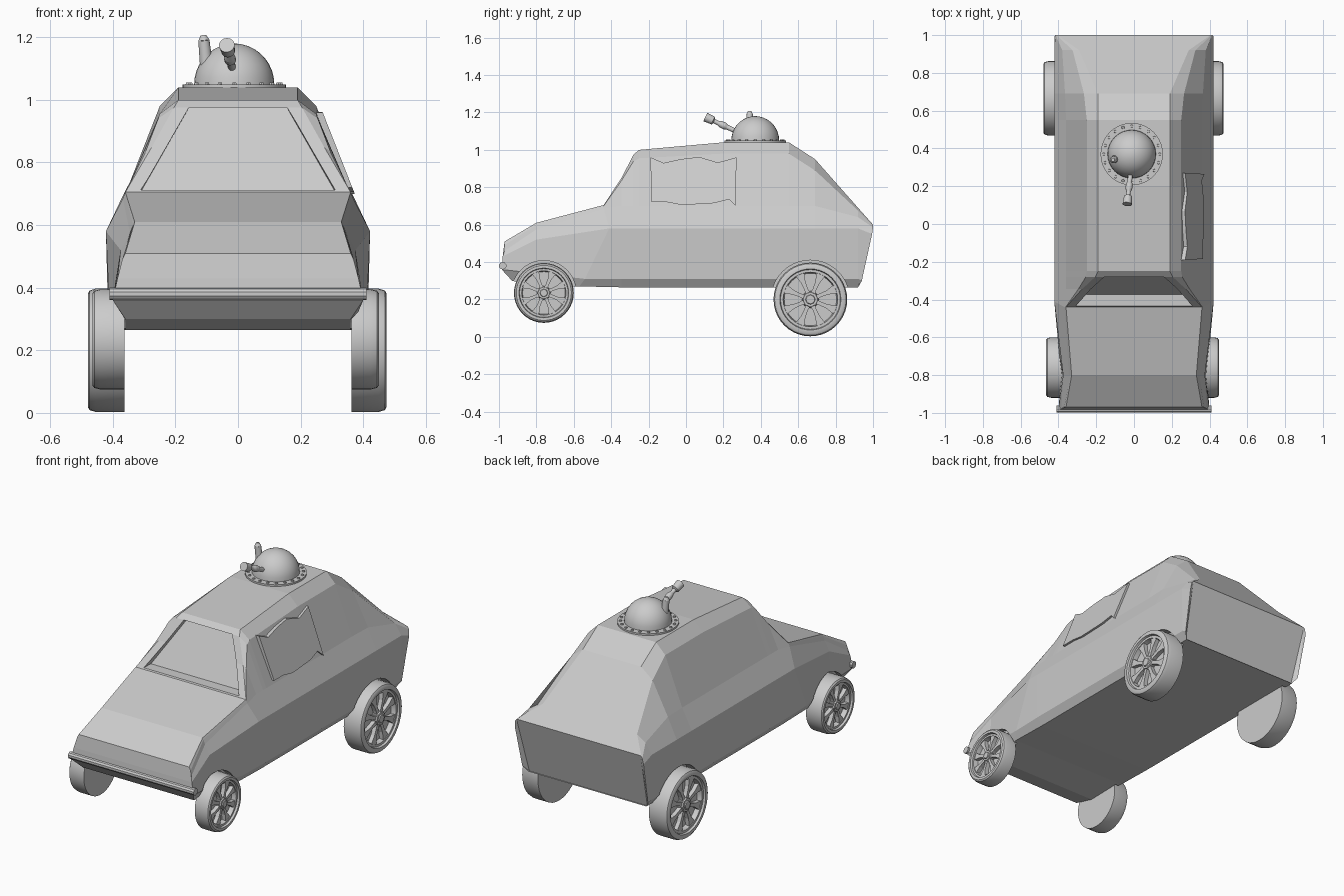
import bpy, bmesh, math
from mathutils import Vector, Matrix

if "Cube" in bpy.data.objects:
    bpy.data.objects.remove(bpy.data.objects["Cube"])


def make(name, bm, smooth=False):
    bmesh.ops.recalc_face_normals(bm, faces=bm.faces)
    me = bpy.data.meshes.new(name)
    bm.to_mesh(me)
    bm.free()
    ob = bpy.data.objects.new(name, me)
    bpy.context.collection.objects.link(ob)
    if smooth:
        bpy.ops.object.select_all(action='DESELECT')
        ob.select_set(True)
        bpy.context.view_layer.objects.active = ob
        bpy.ops.object.shade_smooth_by_angle(angle=math.radians(35))
    return ob


def loft(bm, rings, closed_rings=True, caps=True):
    vs = [[bm.verts.new(p) for p in r] for r in rings]
    n = len(vs[0])
    for a, b in zip(vs, vs[1:]):
        for i in range(n):
            j = (i + 1) % n
            bm.faces.new((a[i], a[j], b[j], b[i]))
    if caps:
        bm.faces.new(vs[0])
        bm.faces.new(vs[-1])


def cone(bm, a, b, r1, r2, segs=16):
    a, b = Vector(a), Vector(b)
    d = b - a
    m = Matrix.Translation((a + b) / 2) @ d.to_track_quat('Z', 'Y').to_matrix().to_4x4()
    bmesh.ops.create_cone(bm, cap_ends=True, segments=segs, radius1=r1, radius2=r2,
                          depth=d.length, matrix=m)


def cut(target, cutter):
    cutter.hide_render = True
    cutter.hide_set(True)
    m = target.modifiers.new('cut', 'BOOLEAN')
    m.operation, m.solver, m.object = 'DIFFERENCE', 'EXACT', cutter
    bpy.context.view_layer.objects.active = target
    bpy.ops.object.modifier_apply(modifier=m.name)
    bpy.data.objects.remove(cutter)


# Body: stations of y, then roof edge, shoulder and waist (x, z)
upper = [
    (-.97, .36, .51, .37, .49, .375, .46),
    (-.80, .33, .61, .335, .60, .345, .575),
    (-.44, .36, .705, .362, .70, .368, .685),
    (-.345, .275, .85, .295, .835, .36, .70),
    (-.28, .205, .975, .255, .94, .36, .70),
    (-.25, .19, 1.0, .25, .955, .36, .70),
    (.20, .19, 1.04, .25, .98, .36, .70),
    (.55, .19, 1.04, .25, .98, .36, .70),
    (.69, .19, .95, .265, .89, .365, .70),
    (.92, .29, .69, .325, .675, .38, .64),
    (1.0, .405, .60, .41, .595, .415, .585),
]
# Belt, sill and floor points where they leave the regular section
lower = {
    0: [(.385, -.98, .43), (.40, -.985, .36), (.36, -.93, .30)],
    1: [(.375, -.80, .52), (.385, -.80, .34), (.36, -.80, .265)],
    2: [(.422, -.41, .58), (.41, -.54, .31), (.385, -.57, .27)],
    10: [(.42, .995, .55), (.41, .94, .30), (.385, .91, .265)],
}
rings = []
for i, (y, *u) in enumerate(upper):
    half = [(u[k], y, u[k + 1]) for k in (0, 2, 4)]
    half += lower.get(i, [(.422, y, .58), (.415, y, .31), (.385, y, .265)])
    rings.append(half + [(-x, yy, z) for x, yy, z in reversed(half)])
bm = bmesh.new()
loft(bm, rings)
bmesh.ops.triangulate(bm, faces=[f for f in bm.faces if len(f.verts) > 4])
body = make('car_body', bm)

# Recessed windscreen
bm = bmesh.new()
trap = [(-.32, .712), (.32, .712), (.163, .975), (-.163, .975)]
loft(bm, [[(x, -.6, z) for x, z in trap],
          [(x * .96, -.372 if z < .8 else -.235, z) for x, z in trap]])
cut(body, make('windscreen_cutter', bm))

# Wheels: name, side, y, z, radius, outer x
wheels = [('front_right', 1, -.76, .235, .16, .45), ('front_left', -1, -.76, .235, .16, .465),
          ('rear_right', 1, .665, .20, .197, .475), ('rear_left', -1, .665, .20, .197, .48)]

for name, s, y, z, r, out in wheels:
    # Wheel arch
    bm = bmesh.new()
    cone(bm, (s * .36, y, z), (s * .6, y, z), r + .013, r + .013, 40)
    cut(body, make(name + '_arch_cutter', bm))

    # Tyre and dished rim
    bm = bmesh.new()
    prof = [(r, .362), (r, out - .025), (r * .97, out - .006), (r * .92, out), (r * .83, out),
            (r * .81, out - .012), (r * .74, out - .012), (r * .71, out - .04)]
    ring = [[(s * x, y + q * math.cos(t * math.tau / 40), z + q * math.sin(t * math.tau / 40))
             for t in range(40)] for q, x in prof]
    loft(bm, ring)
    make(name + '_wheel', bm, True)

    # Spokes flaring at both ends, and the hub
    bm = bmesh.new()
    for k in range(8):
        a = k * math.tau / 8 + math.tau / 16
        rows = []
        for q, w in ((.12, .07), (.3, .05), (.5, .06), (.74, .13)):
            pts = []
            for sx, x in ((-1, out - .045), (1, out - .045), (1, out - .016), (-1, out - .016)):
                u, v = q * r, sx * w * r
                pts.append((s * x, y + u * math.cos(a) - v * math.sin(a),
                            z + u * math.sin(a) + v * math.cos(a)))
            rows.append(pts)
        loft(bm, rows)
    cone(bm, (s * (out - .045), y, z), (s * (out - .008), y, z), r * .24, r * .2, 8)
    cone(bm, (s * (out - .01), y, z), (s * (out - .002), y, z), r * .14, r * .12, 8)
    make(name + '_spokes', bm)

# Front bumper bar
bm = bmesh.new()
cone(bm, (-.41, -.98, .38), (.41, -.98, .38), .02, .02, 10)
make('front_bumper', bm, True)

# Ragged side window panel, right side only
outline = [(-.19, .96), (-.12, .93), (-.03, .95), (.07, .962), (.17, .932), (.27, .96),
           (.265, .70), (.23, .735), (.15, .715), (-.02, .705), (-.1, .72), (-.185, .72)]
bm = bmesh.new()
loft(bm, [[(.25 + (.98 - z) * .393 + d, y, z) for y, z in outline] for d in (-.02, .013)])
make('side_window', bm)

# Turret dome and base ring
C = Vector((-.012, .37, 1.05))
bm = bmesh.new()
domeprof = [(.128 * math.cos(a), .13 * math.sin(a))
            for a in [i * math.pi / 2 / 9 for i in range(9)] + [math.radians(87)]]
loft(bm, [[C + Vector((q * math.cos(t * math.tau / 32), q * math.sin(t * math.tau / 32), h))
           for t in range(32)] for q, h in domeprof])
make('turret_dome', bm, True)
bm = bmesh.new()
cone(bm, C - Vector((0, 0, .02)), C, .165, .165, 40)
make('turret_ring', bm, True)

# Ring bolts
bm = bmesh.new()
for k in range(20):
    a = k * math.tau / 20
    p = C + Vector((.148 * math.cos(a), .148 * math.sin(a), 0))
    cone(bm, p - Vector((0, 0, .003)), p + Vector((0, 0, .006)), .009, .007, 6)
make('turret_bolts', bm)

# Gun: beaded barrel with a flared muzzle
bm = bmesh.new()
a, b = Vector((-.018, .27, 1.098)), Vector((-.036, .105, 1.175))
steps = [(0, .012), (.3, .013), (.38, .019), (.5, .018), (.6, .012), (.72, .012),
         (.75, .022), (1, .025)]
for (t1, r1), (t2, r2) in zip(steps, steps[1:]):
    cone(bm, a.lerp(b, t1), a.lerp(b, t2), r1, r2, 14)
make('turret_gun', bm, True)

# Periscope
bm = bmesh.new()
cone(bm, (-.100, .345, 1.10), (-.109, .34, 1.19), .021, .018)
cone(bm, (-.109, .34, 1.19), (-.111, .34, 1.207), .018, .009)
make('periscope', bm, True)
